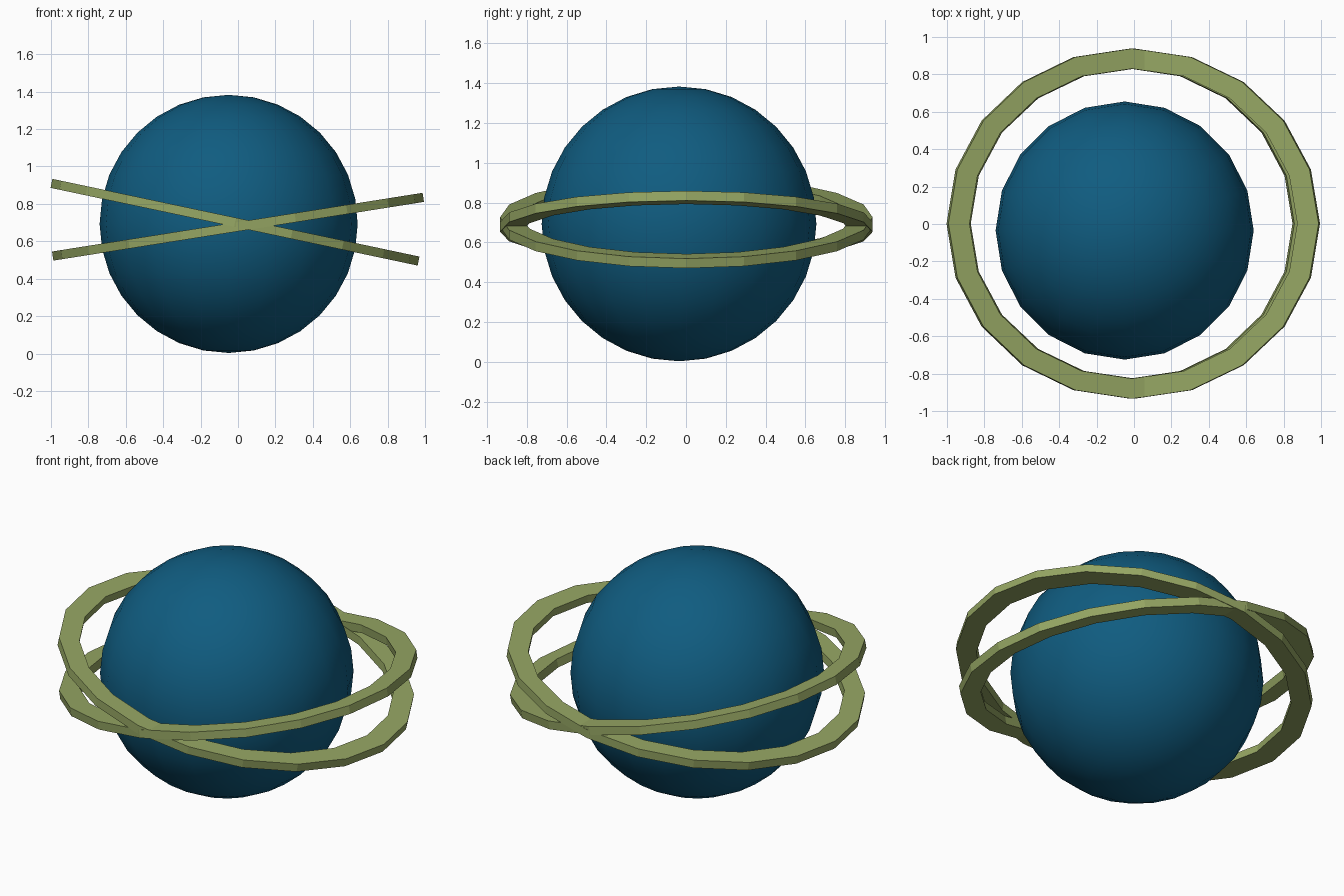
import bpy, bmesh, math
from mathutils import Matrix

if "Cube" in bpy.data.objects:
    bpy.data.objects.remove(bpy.data.objects["Cube"])


def material(name, rgb):
    m = bpy.data.materials.new(name)
    m.diffuse_color = (*rgb, 1)
    m.use_nodes = True
    m.node_tree.nodes["Principled BSDF"].inputs["Base Color"].default_value = m.diffuse_color
    return m


def add_object(name, bm, mat):
    me = bpy.data.meshes.new(name)
    bmesh.ops.recalc_face_normals(bm, faces=bm.faces)
    bm.to_mesh(me)
    bm.free()
    me.materials.append(mat)
    ob = bpy.data.objects.new(name, me)
    bpy.context.collection.objects.link(ob)
    return ob


blue = material("deep blue", (0.005, 0.107, 0.216))
olive = material("olive green", (0.30, 0.38, 0.125))

# Smooth globe
bm = bmesh.new()
bmesh.ops.create_uvsphere(bm, u_segments=20, v_segments=16, radius=0.69,
                          matrix=Matrix.Translation((-0.05, -0.035, 0.693)))
for f in bm.faces:
    f.smooth = True
add_object("globe", bm, blue)


# Flat-faced, slightly oval tilted rings
def ring(name, centre, tilt, rx=1.003, ry=0.936, inner=0.885, thick=0.049, n=20):
    bm = bmesh.new()
    section = [(1, -thick / 2), (1, thick / 2), (inner, thick / 2), (inner, -thick / 2)]
    loops = []
    for i in range(n):
        a = 2 * math.pi * i / n
        loops.append([bm.verts.new((rx * s * math.cos(a), ry * s * math.sin(a), z))
                      for s, z in section])
    for i in range(n):
        p, q = loops[i], loops[(i + 1) % n]
        for k in range(4):
            j = (k + 1) % 4
            bm.faces.new((p[k], q[k], q[j], p[j]))
    bm.transform(Matrix.Translation(centre) @ Matrix.Rotation(math.radians(tilt), 4, 'Y'))
    add_object(name, bm, olive)


ring("ring_down_right", (-0.016, 0.002, 0.702), 11.95)
ring("ring_up_right", (0, 0.002, 0.678), -9.0)
